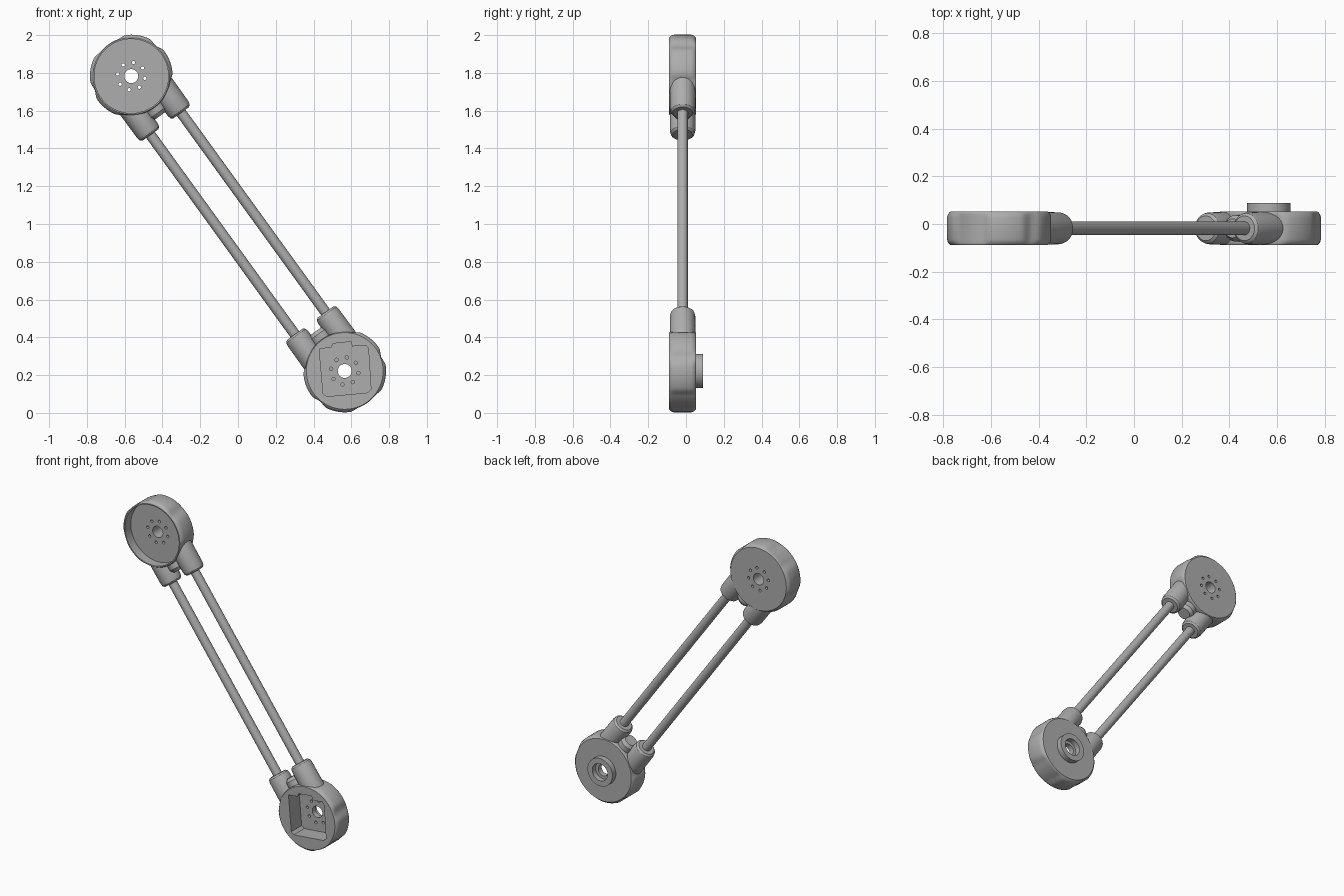
import bpy, bmesh, math
from mathutils import Vector

if "Cube" in bpy.data.objects:
    bpy.data.objects.remove(bpy.data.objects["Cube"])

grey = bpy.data.materials.new("plain grey")
grey.use_nodes = True
grey.diffuse_color = (0.42, 0.42, 0.42, 1)
grey.node_tree.nodes["Principled BSDF"].inputs["Base Color"].default_value = (0.42, 0.42, 0.42, 1)

FRONT, BACK, BOSS = -0.089, 0.053, 0.089
MID = (FRONT + BACK) / 2
UPPER, LOWER = Vector((-0.565, MID, 1.783)), Vector((0.565, MID, 0.222))
ARM = (LOWER - UPPER).normalized()
SIDE = Vector((-ARM.z, 0, ARM.x))      # across the arm, in the front plane


def loft(name, rings):
    """Closed solid through a list of equal-length point rings."""
    bm = bmesh.new()
    vs = [[bm.verts.new(p) for p in ring] for ring in rings]
    n = len(vs[0])
    for a, b in zip(vs, vs[1:]):
        for i in range(n):
            bm.faces.new((a[i], a[(i + 1) % n], b[(i + 1) % n], b[i]))
    bm.faces.new(vs[0])
    bm.faces.new(vs[-1])
    bmesh.ops.recalc_face_normals(bm, faces=bm.faces)
    me = bpy.data.meshes.new(name)
    bm.to_mesh(me)
    bm.free()
    me.materials.append(grey)
    ob = bpy.data.objects.new(name, me)
    bpy.context.collection.objects.link(ob)
    return ob


def turned(name, start, axis, profile, n=40):
    """Solid of revolution from (distance along axis, radius) pairs."""
    u = Vector((0, 1, 0)) if abs(axis.y) < 0.5 else Vector((1, 0, 0))
    v = axis.cross(u)
    return loft(name, [[start + axis * t + r * (u * math.cos(a) + v * math.sin(a))
                        for a in (math.tau * i / n for i in range(n))] for t, r in profile])


def drill(name, centre, radius, y0, y1, n=40):
    return turned(name, Vector((centre.x, y0, centre.z)), Vector((0, 1, 0)),
                  [(0, radius), (y1 - y0, radius)], n)


def combine(target, tool, operation):
    """Apply a boolean and drop the tool."""
    bpy.context.view_layer.objects.active = target
    mod = target.modifiers.new("cut", "BOOLEAN")
    mod.operation, mod.object, mod.solver = operation, tool, "EXACT"
    bpy.ops.object.modifier_apply(modifier=mod.name)
    bpy.data.objects.remove(tool)


def smooth(ob):
    bpy.ops.object.select_all(action="DESELECT")
    ob.select_set(True)
    bpy.context.view_layer.objects.active = ob
    bpy.ops.object.shade_smooth_by_angle(angle=math.radians(32))


def hub(name, c, inward):
    """Round housing with four shallow side lobes and two rod sleeves."""
    out = math.atan2(-inward.z, -inward.x)
    lobes = [out + math.radians(s * d) for s in (1, -1) for d in (45, 105)]

    def swell(a):
        gap = min(abs((a - l + math.pi) % math.tau - math.pi) for l in lobes)
        t = min(1, max(0, (math.radians(30) - gap) / math.radians(14)))
        return t * t * (3 - 2 * t)

    # y, base radius, lobe height
    layers = [(FRONT, 0.203, 0), (FRONT + 0.004, 0.206, 0.002), (FRONT + 0.012, 0.207, 0.008),
              (FRONT + 0.025, 0.207, 0.012), (BACK - 0.025, 0.207, 0.012),
              (BACK - 0.012, 0.207, 0.008), (BACK - 0.004, 0.206, 0.002), (BACK, 0.203, 0)]
    angles = [math.tau * i / 128 for i in range(128)]
    body = loft(name, [[Vector((c.x + (r + h * swell(a)) * math.cos(a), y,
                                c.z + (r + h * swell(a)) * math.sin(a))) for a in angles]
                       for y, r, h in layers])
    web = turned("web", c, inward, [(0.08, 0.06), (0.24, 0.055), (0.26, 0.04)])
    combine(body, web, "UNION")
    for s in (1, -1):
        sleeve = turned("sleeve", c + SIDE * 0.1 * s, inward,
                        [(0.06, 0.069), (0.285, 0.067), (0.302, 0.063), (0.312, 0.052)])
        combine(body, sleeve, "UNION")
    return body


def bolt_circle(body, c, y0, y1):
    for k in range(8):
        a = math.radians(36 + 45 * k)
        p = c + Vector((0.073 * math.cos(a), 0, 0.073 * math.sin(a)))
        combine(body, drill("bolt_hole", p, 0.009, y0, y1, 12), "DIFFERENCE")


# Upper hub: wide round recess, through bore and bolt holes
upper = hub("upper_hub", UPPER, ARM)
combine(upper, drill("recess", UPPER, 0.196, FRONT - 0.05, FRONT + 0.06, 96), "DIFFERENCE")
combine(upper, drill("bore", UPPER, 0.037, -0.2, 0.2), "DIFFERENCE")
bolt_circle(upper, UPPER, -0.15, 0.15)
smooth(upper)

# Lower hub: rear boss, tabbed square pocket, stepped bore and blind bolt holes
lower = hub("lower_hub", LOWER, -ARM)
combine(lower, drill("boss", LOWER, 0.091, BACK - 0.02, BOSS, 64), "UNION")
outline = [(-.135, .117), (-.07, .124), (-.062, .145), (.033, .155), (.04, .13), (.112, .136),
           (.125, .12), (.139, -.098), (.12, -.115), (-.095, -.135), (-.114, -.12)]
pocket = loft("pocket", [[Vector((LOWER.x + x, y, LOWER.z + z)) for x, z in outline]
                         for y in (FRONT - 0.05, FRONT + 0.108)])
combine(lower, pocket, "DIFFERENCE")
combine(lower, drill("bore", LOWER, 0.037, -0.2, 0.2), "DIFFERENCE")
combine(lower, drill("counterbore", LOWER, 0.056, BOSS - 0.035, 0.2), "DIFFERENCE")
bolt_circle(lower, LOWER, -0.06, BACK)
smooth(lower)

# Twin rods joining the hubs
span = (LOWER - UPPER).length
for label, s in (("left_rod", 1), ("right_rod", -1)):
    smooth(turned(label, UPPER + SIDE * 0.1 * s, ARM, [(0.28, 0.028), (span - 0.28, 0.028)], 32))
